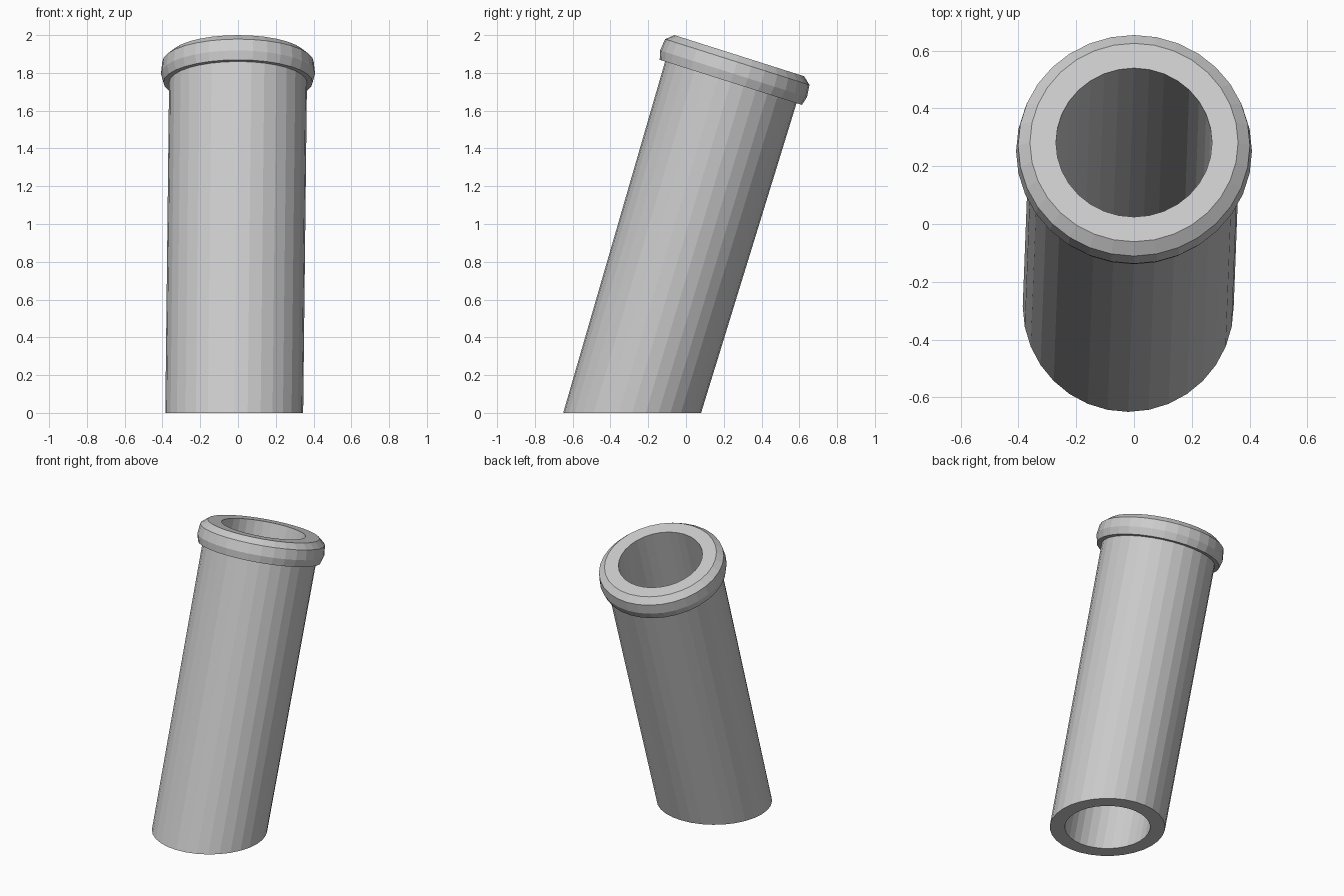
import bpy, bmesh
from math import cos, sin, pi, radians
from mathutils import Vector

if "Cube" in bpy.data.objects:
    bpy.data.objects.remove(bpy.data.objects["Cube"])

SIDES = 32
TILT = radians(17.6)
AXIS = Vector((0, sin(TILT), cos(TILT)))
UP = Vector((0, 0, 1))
BASE = Vector((-0.02, -0.285, 0))
TOP = Vector((0, 0.282, 1.891))


def ring(bm, centre, normal, radius):
    """Circle of vertices square to a normal lying in the yz plane."""
    side = Vector((1, 0, 0))
    across = normal.cross(side)
    return [bm.verts.new(centre + radius * (cos(a) * side + sin(a) * across))
            for a in (2 * pi * i / SIDES for i in range(SIDES))]


def lathe(name, profile):
    """Join rings (centre, normal, radius) into a closed hollow body."""
    bm = bmesh.new()
    rings = [ring(bm, *p) for p in profile]
    for a, b in zip(rings, rings[1:] + rings[:1]):
        for i in range(SIDES):
            j = (i + 1) % SIDES
            bm.faces.new((a[i], a[j], b[j], b[i]))
    bmesh.ops.recalc_face_normals(bm, faces=bm.faces)
    mesh = bpy.data.meshes.new(name)
    bm.to_mesh(mesh)
    bm.free()
    obj = bpy.data.objects.new(name, mesh)
    bpy.context.collection.objects.link(obj)


def at(depth, radius):
    """Ring on the tilted rim, measured down from its top face."""
    return (TOP - AXIS * depth, AXIS, radius)


# Leaning pipe with a level base, and bevelled rim, as one hollow body
lathe("pipe", [
    (BASE, UP, 0.27), (BASE, UP, 0.365),
    at(0.148, 0.365), at(0.148, 0.395), at(0.10, 0.408),
    at(0.035, 0.401), at(0, 0.36), at(0, 0.27),
])
